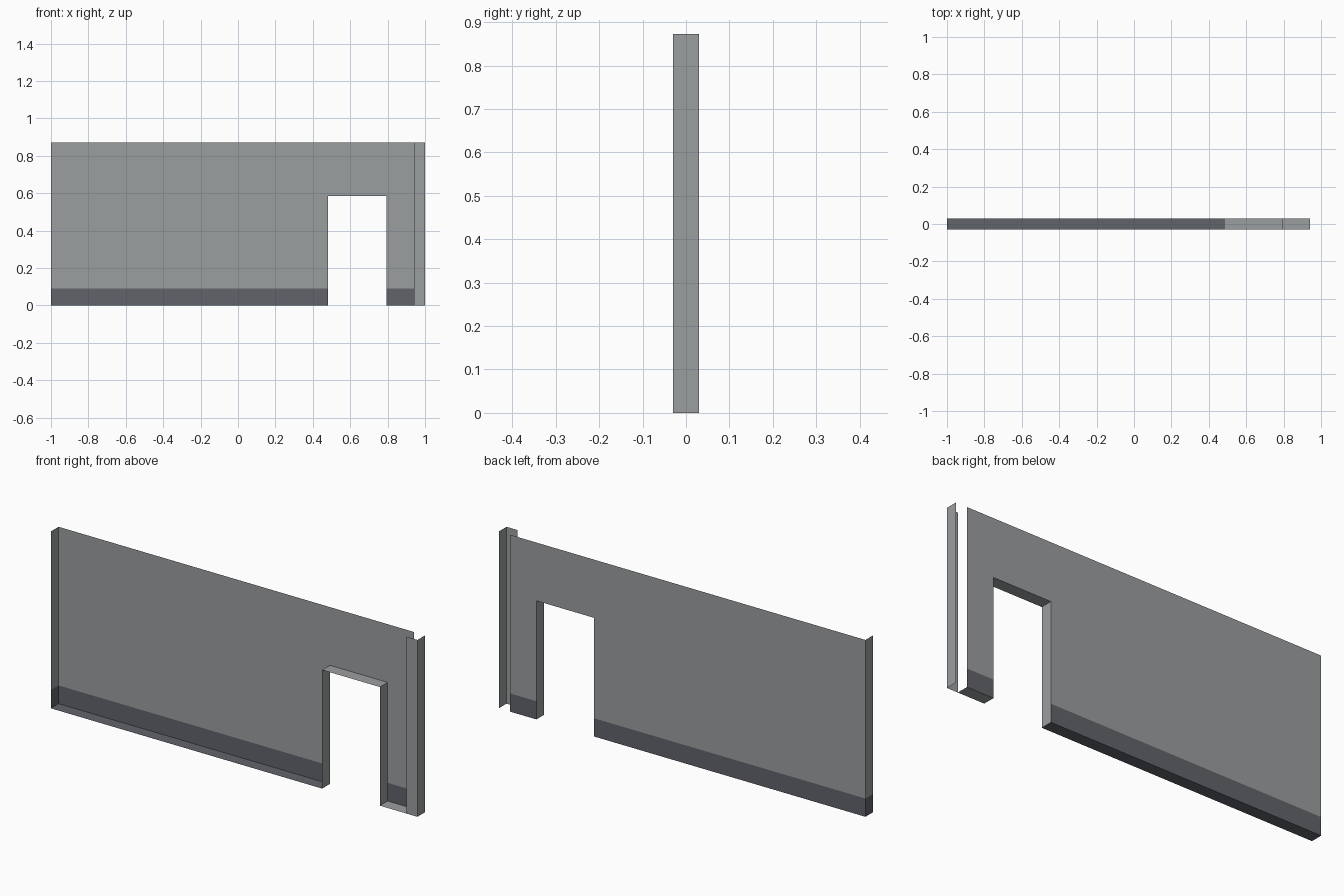
import bpy

if "Cube" in bpy.data.objects:
    bpy.data.objects.remove(bpy.data.objects["Cube"])

# Main dimensions
X0, XP, X1 = -1.0, 0.94, 1.0        # left end, start of post, right end
D0, D1, DZ = 0.48, 0.795, 0.585     # doorway sides and head height
F, B = -0.03, 0.03                  # front and back planes
H, S = 0.872, 0.09                  # wall height, skirting height


def material(name, rgb):
    m = bpy.data.materials.new(name)
    m.diffuse_color = (*rgb, 1.0)
    m.use_nodes = True
    m.node_tree.nodes["Principled BSDF"].inputs["Base Color"].default_value = m.diffuse_color
    return m


WALL = material("wall_grey", (0.33, 0.342, 0.35))
SKIRT = material("skirting_dark_grey", (0.12, 0.127, 0.145))


def panels(name, mat, quads):
    """One object made of flat rectangular panels."""
    verts = [v for q in quads for v in q]
    faces = [tuple(range(i, i + 4)) for i in range(0, len(verts), 4)]
    me = bpy.data.meshes.new(name)
    me.from_pydata(verts, [], faces)
    me.materials.append(mat)
    ob = bpy.data.objects.new(name, me)
    bpy.context.collection.objects.link(ob)
    return ob


def facing_y(y, xa, xb, za, zb, back=True):
    q = [(xa, y, za), (xb, y, za), (xb, y, zb), (xa, y, zb)]
    return q[::-1] if back else q


def facing_x(x, za, zb, right=True):
    q = [(x, F, za), (x, B, za), (x, B, zb), (x, F, zb)]
    return q if right else q[::-1]


def facing_down(z, xa, xb):
    return [(xa, F, z), (xa, B, z), (xb, B, z), (xb, F, z)]


# Open-fronted wall sheet around the doorway, with its left end
panels("wall_sheet", WALL, [
    facing_y(B, X0, D0, S, DZ), facing_y(B, X0, D0, DZ, H),
    facing_y(B, D0, D1, DZ, H),
    facing_y(B, D1, XP, S, DZ), facing_y(B, D1, XP, DZ, H)])
panels("wall_left_end", WALL, [facing_x(X0, S, H, right=False)])

# Dark skirting band along the sheet, left end and underside
panels("skirting", SKIRT, [
    facing_y(B, X0, D0, 0, S), facing_y(B, D1, XP, 0, S),
    facing_x(X0, 0, S, right=False), facing_down(0, X0, D0)])

# Doorway lining and the short base beside it
panels("door_lining", WALL, [
    facing_x(D0, 0, DZ), facing_x(D1, 0, DZ, right=False),
    facing_down(DZ, D0, D1)])
panels("short_base", WALL, [facing_down(0, D1, XP)])

# L-shaped corner post at the right end
panels("corner_post", WALL, [
    facing_y(F, XP, X1, 0, H, back=False), facing_x(X1, 0, H)])
